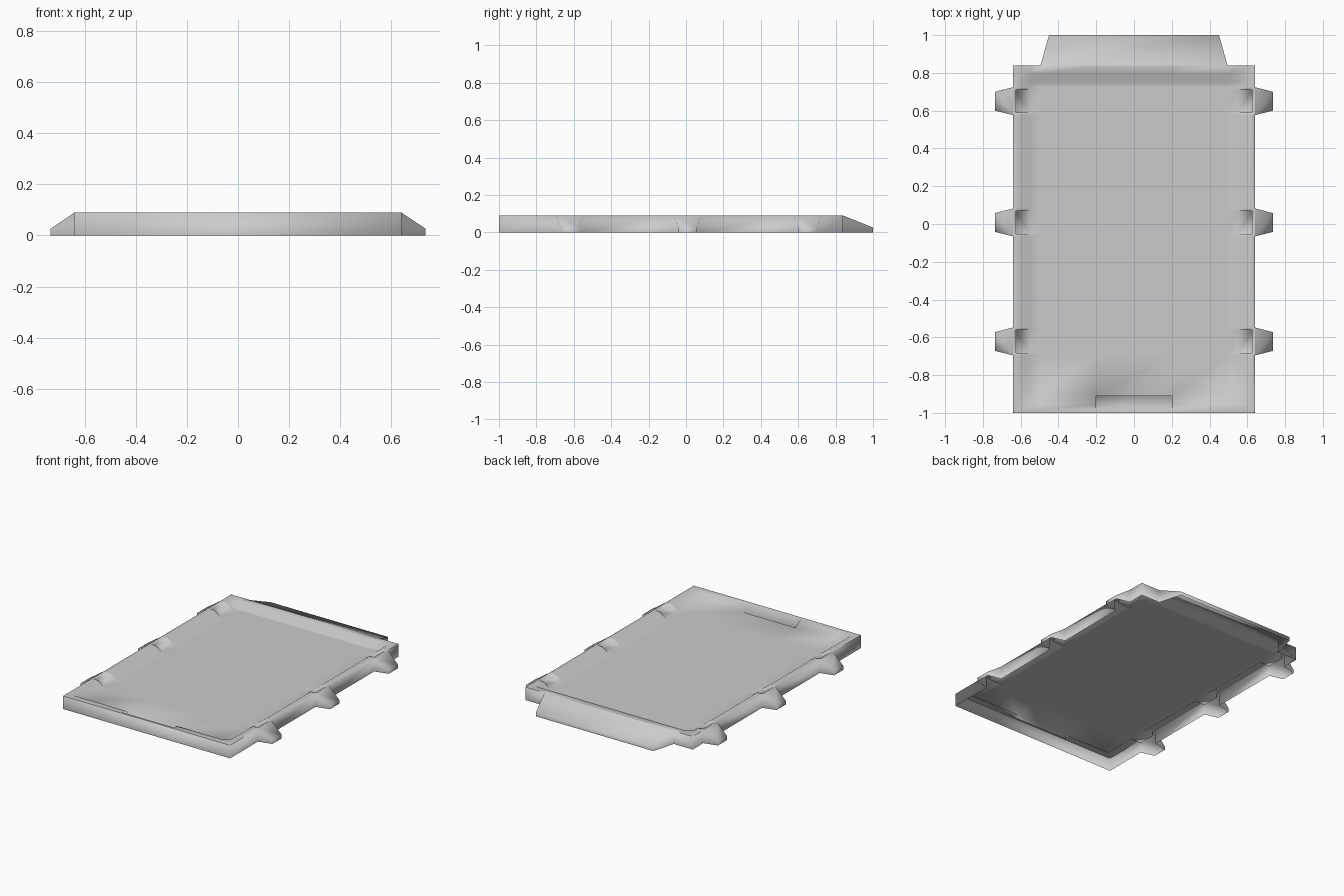
import bpy, bmesh

if "Cube" in bpy.data.objects:
    bpy.data.objects.remove(bpy.data.objects["Cube"])

H, D, TIP = 0.09, 0.058, 0.026  # rim height, recessed deck height, tab tip height
HX, Y0, Y1 = 0.64, -1.0, 0.84   # body outline
R0, R1 = 0.045, 0.09            # inset of rim crest and of deck edge
TABS = (-0.622, 0.008, 0.65)    # tab centres along each side
TW, PW = 0.074, 0.06            # half widths of tab root and pocket
PX, SY, SI = 0.626, -0.985, Y0 + R1   # pocket outer wall, slot outer and inner edge
LOW = 0.03                      # deepest level of the finger slot

bm = bmesh.new()


def face(*pts):
    bm.faces.new([bm.verts.new(p) for p in pts])


def wall(a, b, za=H, zb=H):
    """Vertical wall from the ground up to the given heights."""
    face((*a, 0), (*b, 0), (*b, zb), (*a, za))


def wedge(a, b, c, d):
    """Hollow sloping tab: root a-b on the rim, low tip d-c."""
    face((*a, H), (*b, H), (*c, TIP), (*d, TIP))
    wall(a, d, H, TIP)
    wall(d, c, TIP, TIP)
    wall(c, b, TIP, H)


def pt(x, y):
    """Point on the dished top: flat rim, slope, recessed deck."""
    inset = min(HX - abs(x), y - Y0, Y1 - y)
    t = min(max((inset - R0) / (R1 - R0), 0), 1)
    return (x, y, H + (D - H) * t)


# dished top as a grid, with openings left for the pockets
xs = sorted(s * v for v in (0.2, 0.495, HX - R1, HX - R0, PX, HX) for s in (-1, 1))
ys = sorted([Y0, SY, Y0 + R0, SI, Y1 - R1, Y1 - R0, Y1] +
            [c + o for c in TABS for o in (-TW, -PW, PW, TW)])
for x0, x1 in zip(xs, xs[1:]):
    for y0, y1 in zip(ys, ys[1:]):
        mx, my = abs(x0 + x1) / 2, (y0 + y1) / 2
        side_hole = HX - R1 < mx < PX and any(abs(my - c) < PW for c in TABS)
        slot_hole = mx < 0.2 and SY < my < SI
        if not (side_hole or slot_hole):
            face(pt(x0, y0), pt(x1, y0), pt(x1, y1), pt(x0, y1))

# side walls, side tabs and the notches in the rim beside them
for s in (-1, 1):
    y = Y0
    xi, xc, xo = s * (HX - R1), s * (HX - R0), s * PX
    for c in TABS:
        wall((s * HX, y), (s * HX, c - TW))
        wedge((s * HX, c - TW), (s * HX, c + TW),
              (s * 0.735, c + 0.05), (s * 0.735, c - 0.05))
        a, b = c - PW, c + PW
        face((xi, a, D), (xo, a, D), (xo, b, D), (xi, b, D))
        face((xo, a, D), (xo, b, D), (xo, b, H), (xo, a, H))
        for e in (a, b):
            face((xi, e, D), (xo, e, D), (xo, e, H), (xc, e, H))
        y = c + TW
    wall((s * HX, y), (s * HX, Y1))
    wall((s * HX, Y1), (s * 0.495, Y1))
    # finger slot ends
    face((s * 0.2, SI, D), (s * 0.2, SI, LOW), (s * 0.2, SY, H), (s * 0.2, Y0 + R0, H))

# front wall, finger slot and back lip
wall((-HX, Y0), (HX, Y0))
face((-0.2, SY, H), (0.2, SY, H), (0.2, SI, LOW), (-0.2, SI, LOW))
face((-0.2, SI, LOW), (0.2, SI, LOW), (0.2, SI, D), (-0.2, SI, D))
wedge((-0.495, Y1), (0.495, Y1), (0.45, 1.0), (-0.45, 1.0))

bmesh.ops.remove_doubles(bm, verts=bm.verts, dist=0.0005)
bmesh.ops.recalc_face_normals(bm, faces=bm.faces)
bm.faces.ensure_lookup_table()
deck = max(bm.faces, key=lambda f: f.calc_area() if abs(f.normal.z) > 0.99 else 0)
if deck.normal.z < 0:
    bmesh.ops.reverse_faces(bm, faces=bm.faces)
for f in bm.faces:
    f.smooth = True

mesh = bpy.data.meshes.new("tray_cover")
bm.to_mesh(mesh)
bm.free()
bpy.context.collection.objects.link(bpy.data.objects.new("tray_cover", mesh))
